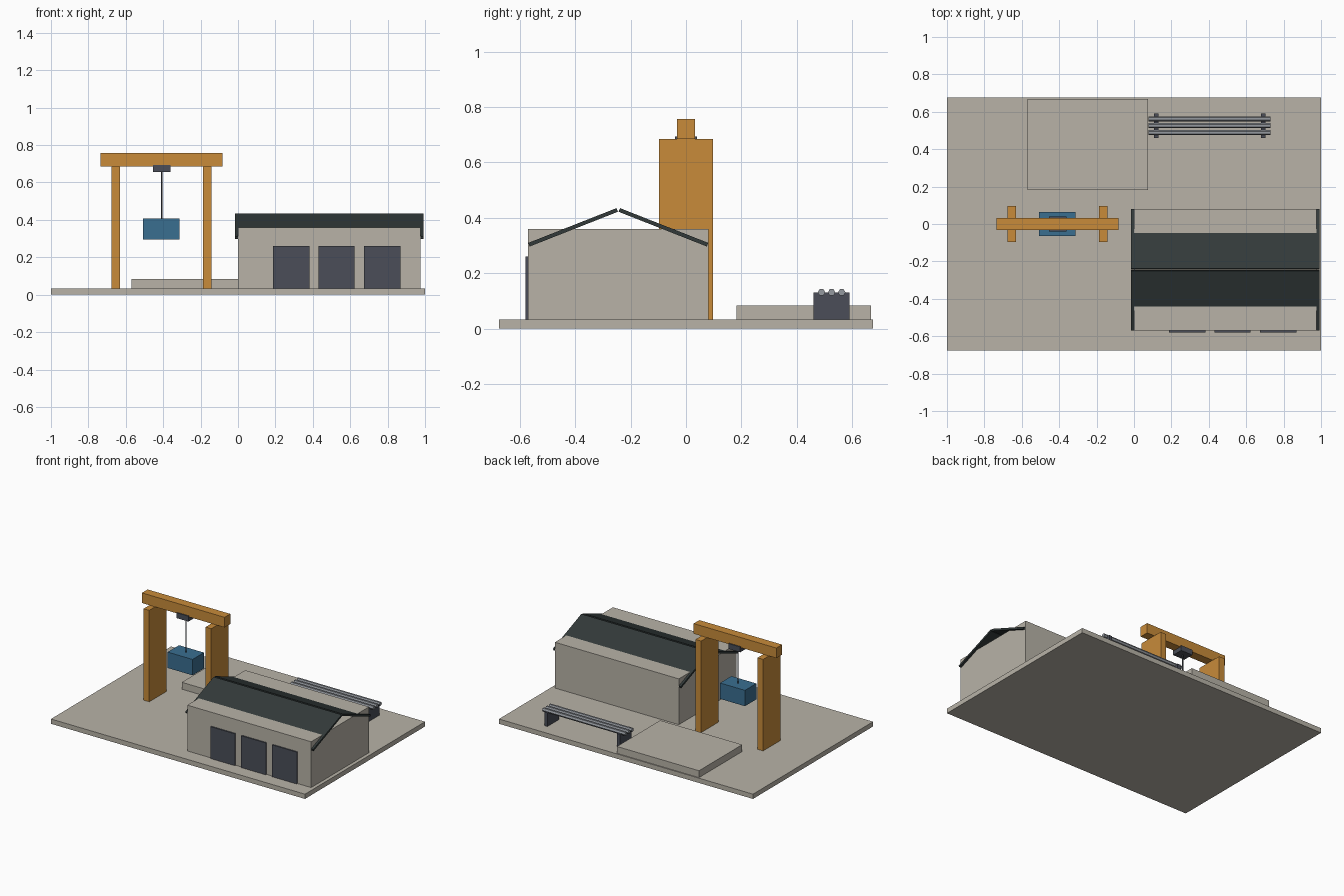
import bpy
import math

cube = bpy.data.objects.get("Cube")
if cube:
    bpy.data.objects.remove(cube, do_unlink=True)


def material(name, color):
    m = bpy.data.materials.new(name)
    m.use_nodes = True
    m.diffuse_color = (*color, 1)
    bsdf = next(n for n in m.node_tree.nodes if n.type == 'BSDF_PRINCIPLED')
    bsdf.inputs["Base Color"].default_value = (*color, 1)
    return m


concrete = material("concrete", (0.48, 0.45, 0.39))
orange = material("orange paint", (0.58, 0.26, 0.042))
blue = material("blue paint", (0.042, 0.156, 0.28))
dark_steel = material("dark steel", (0.069, 0.076, 0.098))
roofing = material("dark roofing", (0.032, 0.042, 0.042))
pipe_steel = material("pale steel", (0.30, 0.32, 0.35))


def box(name, x, y, z, mat, tilt=0):
    """Box from (min, max) ranges, optionally tilted about x."""
    ranges = (x, y, z)
    bpy.ops.mesh.primitive_cube_add(size=1, location=[(a + b) / 2 for a, b in ranges])
    ob = bpy.context.object
    ob.name = name
    for v in ob.data.vertices:
        for i, (a, b) in enumerate(ranges):
            v.co[i] *= b - a
    ob.rotation_euler.x = tilt
    ob.data.materials.append(mat)
    return ob


def rod(name, radius, length, center, rotation, sides, mat):
    bpy.ops.mesh.primitive_cylinder_add(vertices=sides, radius=radius, depth=length,
                                        location=center, rotation=rotation)
    ob = bpy.context.object
    ob.name = name
    ob.data.materials.append(mat)
    return ob


FLOOR = 0.034

# Yard and loading pad
box("yard_slab", (-1, 1), (-0.675, 0.675), (0, FLOOR), concrete)
box("loading_pad", (-0.57, 0.076), (0.182, 0.668), (FLOOR, 0.083), concrete)

# Workshop with two tilted roof panels and three doors
box("workshop_walls", (0, 0.975), (-0.57, 0.081), (FLOOR, 0.36), concrete)
ridge_y = -0.2445
for side, label in ((-1, "front"), (1, "back")):
    mid = ridge_y + side * 0.163
    box(f"roof_panel_{label}", (-0.016, 0.991), (mid - 0.171, mid + 0.171),
        (0.359, 0.373), roofing, tilt=-side * math.radians(21.5))
for i, cx in enumerate((0.284, 0.527, 0.771)):
    box(f"workshop_door_{i + 1}", (cx - 0.097, cx + 0.097), (-0.579, -0.567),
        (FLOOR, 0.261), dark_steel)

# Gantry crane
for label, cx in (("right", -0.653), ("left", -0.165)):
    box(f"gantry_leg_{label}", (cx - 0.022, cx + 0.022), (-0.097, 0.097),
        (FLOOR, 0.685), orange)
box("gantry_beam", (-0.734, -0.083), (-0.032, 0.032), (0.685, 0.757), orange)
box("hoist_trolley", (-0.455, -0.362), (-0.04, 0.04), (0.655, 0.693), dark_steel)
rod("hoist_cable", 0.004, 0.26, (-0.409, 0, 0.53), (0, 0, 0), 8, dark_steel)
box("hanging_load", (-0.509, -0.313), (-0.064, 0.064), (0.295, 0.408), blue)

# Pipe rack with hexagonal pipes
for label, cx in (("right", 0.118), ("left", 0.69)):
    box(f"rack_support_{label}", (cx - 0.012, cx + 0.012), (0.46, 0.59),
        (FLOOR, 0.131), dark_steel)
for i in range(3):
    rod(f"rack_pipe_{i + 1}", 0.0135, 0.651, (0.404, 0.489 + 0.0365 * i, 0.131),
        (0, math.pi / 2, 0), 6, pipe_steel)
